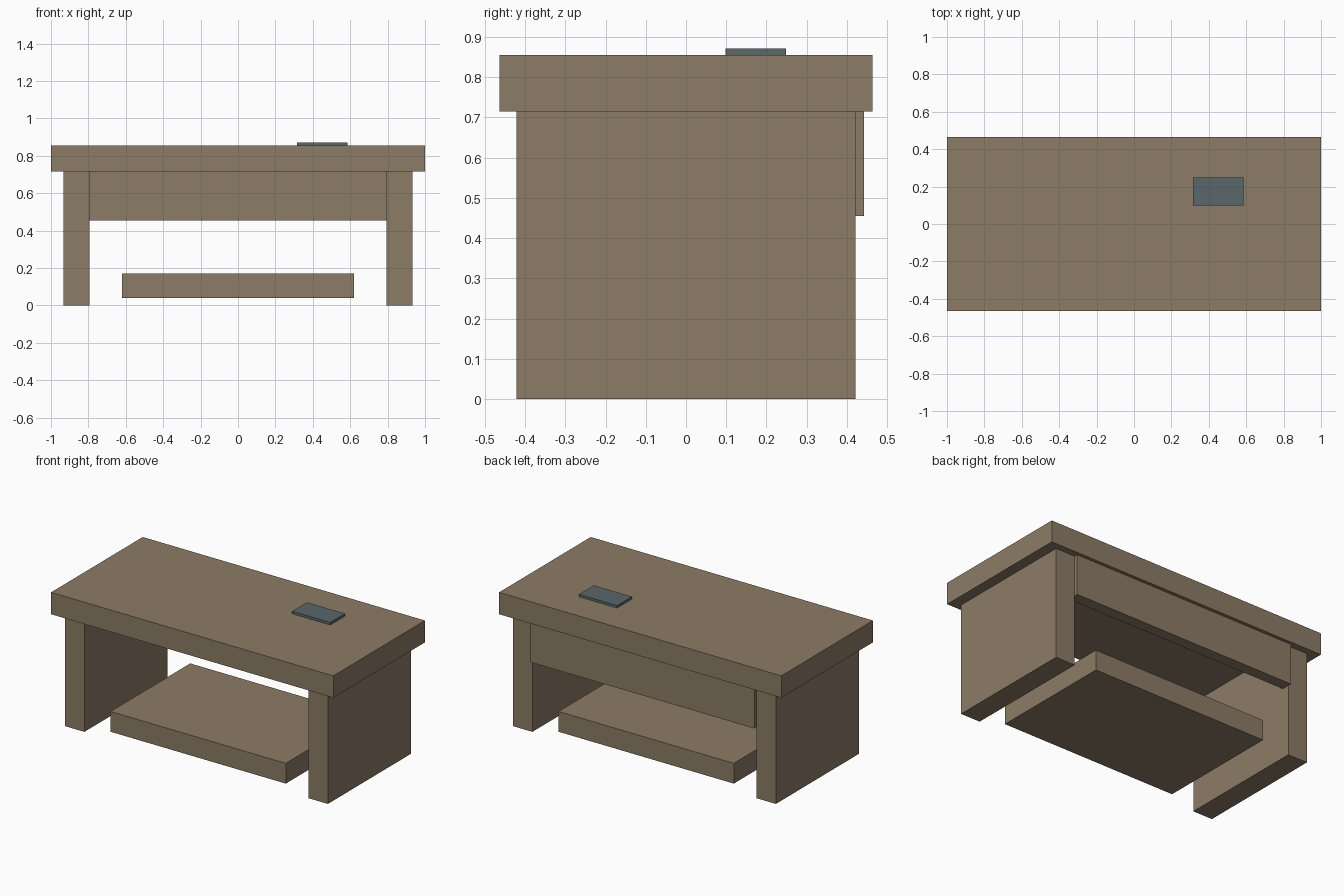
import bpy

if "Cube" in bpy.data.objects:
    bpy.data.objects.remove(bpy.data.objects["Cube"])


def material(name, rgb):
    m = bpy.data.materials.new(name)
    m.diffuse_color = (*rgb, 1.0)
    m.use_nodes = True
    m.node_tree.nodes["Principled BSDF"].inputs["Base Color"].default_value = m.diffuse_color
    return m


wood = material("brown wood", (0.262, 0.200, 0.132))
slate = material("slate blue grey", (0.102, 0.136, 0.147))


def box(name, x, y, z, mat):
    """Box from (min, max) ranges on each axis."""
    ranges = (x, y, z)
    bpy.ops.mesh.primitive_cube_add(size=1, location=[(a + b) / 2 for a, b in ranges])
    ob = bpy.context.object
    ob.name = name
    ob.scale = [b - a for a, b in ranges]
    bpy.ops.object.transform_apply(location=False, rotation=False, scale=True)
    ob.data.materials.append(mat)
    return ob


# Thick desk top
box("desk_top", (-1, 1), (-0.464, 0.464), (0.715, 0.855), wood)

# Solid side panels as legs
for side, x in (("left", (-0.932, -0.794)), ("right", (0.794, 0.932))):
    box(side + "_leg_panel", x, (-0.421, 0.421), (0, 0.715), wood)

# Modesty panel at the back, slightly proud of the legs
box("back_panel", (-0.794, 0.794), (0.371, 0.443), (0.455, 0.715), wood)

# Low platform between the legs
box("low_shelf", (-0.621, 0.621), (-0.403, 0.403), (0.04, 0.17), wood)

# Thin pad lying on the top
box("desk_pad", (0.315, 0.585), (0.098, 0.248), (0.855, 0.871), slate)
